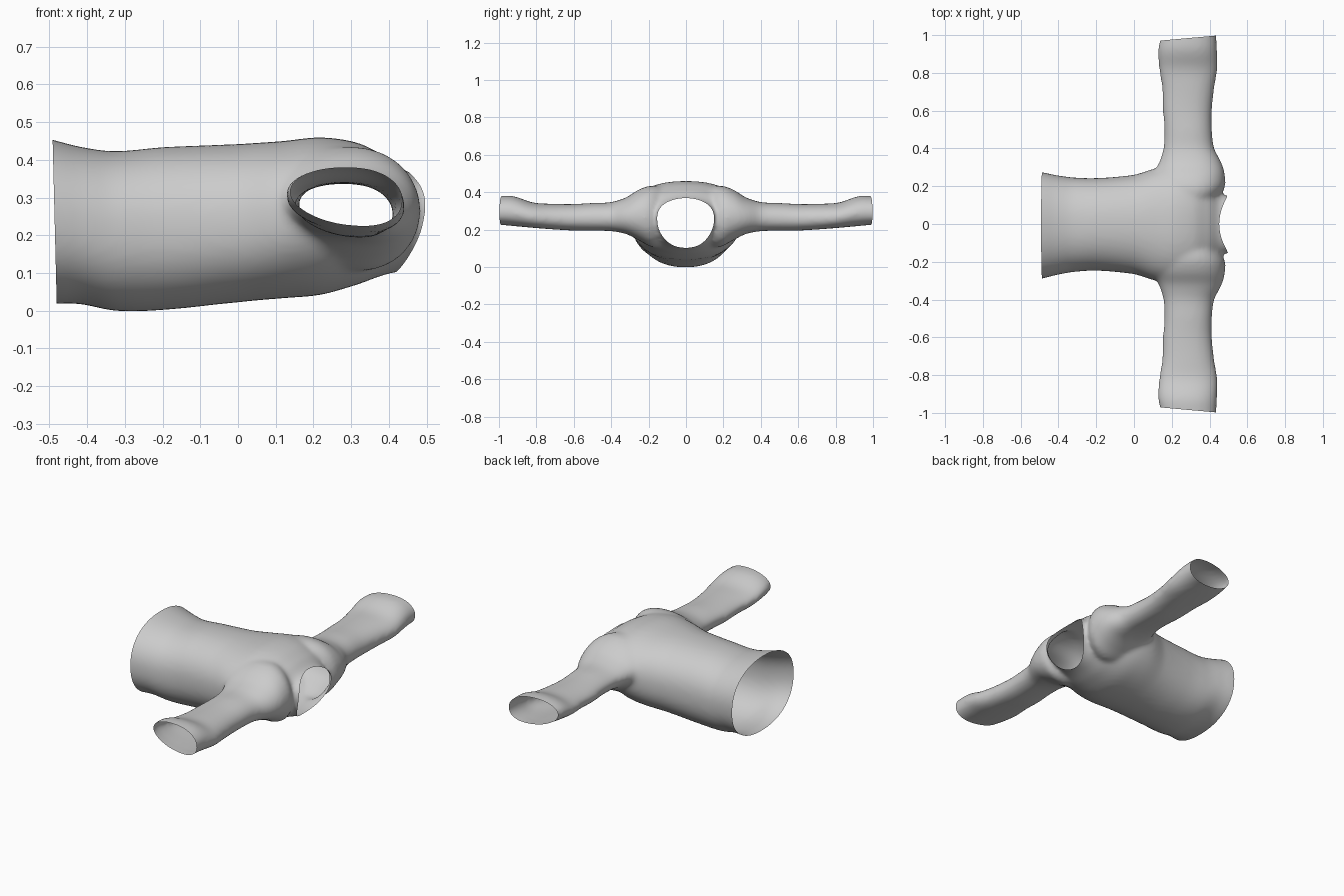
import bpy, bmesh, math
from mathutils import Vector

if "Cube" in bpy.data.objects:
    bpy.data.objects.remove(bpy.data.objects["Cube"])

N = 48


def lerp_sections(rows, steps):
    """Smoothly resample the section table (Catmull-Rom, first column is the position)."""
    out = []
    for i in range(len(rows) - 1):
        p = [rows[max(0, min(len(rows) - 1, i + k))] for k in (-1, 0, 1, 2)]
        for s in range(steps):
            t = s / steps
            row = []
            for a, b, c, d in zip(*p):
                row.append(0.5 * (2 * b + (c - a) * t + (2 * a - 5 * b + 4 * c - d) * t * t
                                  + (3 * b - a - 3 * c + d) * t ** 3))
            row[0] = rows[i][0] + (rows[i + 1][0] - rows[i][0]) * t
            out.append(row)
    return out + [list(rows[-1])]


def loft(bm, rows, point):
    """Closed tube through rings made by point(row, cos, sin)."""
    rings = []
    for r in lerp_sections(rows, 5):
        rings.append([bm.verts.new(point(r, math.cos(2 * math.pi * k / N),
                                         math.sin(2 * math.pi * k / N))) for k in range(N)])
    for a, b in zip(rings, rings[1:]):
        for k in range(N):
            j = (k + 1) % N
            bm.faces.new((a[k], a[j], b[j], b[k]))
    bm.faces.new(rings[0])
    bm.faces.new(rings[-1])


def spow(v, e):
    return math.copysign(abs(v) ** e, v)


# torso: x, y low, y high, z low, z high, egg (wider towards the top)
torso = [
    (-0.56, -0.305, 0.285, 0.02, 0.47, 0.0),
    (-0.49, -0.29, 0.275, 0.018, 0.453, 0.0),
    (-0.42, -0.272, 0.26, 0.018, 0.435, 0.0),
    (-0.33, -0.255, 0.247, 0.0, 0.423, 0.0),
    (-0.2, -0.247, 0.243, 0.002, 0.434, 0.0),
    (0.0, -0.265, 0.26, 0.022, 0.442, 0.0),
    (0.12, -0.30, 0.295, 0.033, 0.450, 0.05),
    (0.22, -0.30, 0.30, 0.042, 0.460, 0.10),
    (0.32, -0.27, 0.27, 0.07, 0.445, 0.15),
    (0.40, -0.215, 0.215, 0.098, 0.405, 0.2),
    (0.45, -0.165, 0.16, 0.105, 0.368, 0.22),
    (0.50, -0.15, 0.145, 0.10, 0.36, 0.22),
    (0.58, -0.15, 0.145, 0.10, 0.36, 0.22),
]


def torso_point(r, c, s):
    x, y0, y1, z0, z1, egg = r
    y = (y0 + y1) / 2 + (y1 - y0) / 2 * spow(c, 0.9) * (1 + egg * s)
    return (x, y, (z0 + z1) / 2 + (z1 - z0) / 2 * spow(s, 0.88))


# sleeve: y, x low, x high, z low, z high
sleeve = [
    (0.08, 0.12, 0.40, 0.12, 0.42),
    (0.18, 0.08, 0.475, 0.11, 0.435),
    (0.25, 0.09, 0.482, 0.145, 0.415),
    (0.32, 0.13, 0.465, 0.18, 0.372),
    (0.40, 0.155, 0.425, 0.195, 0.347),
    (0.50, 0.16, 0.413, 0.197, 0.342),
    (0.60, 0.152, 0.413, 0.198, 0.337),
    (0.72, 0.148, 0.425, 0.205, 0.338),
    (0.82, 0.132, 0.442, 0.213, 0.345),
    (0.92, 0.127, 0.44, 0.222, 0.378),
    (0.99, 0.140, 0.437, 0.228, 0.380),
    (1.06, 0.15, 0.437, 0.228, 0.375),
]


def sleeve_point(side):
    def point(r, c, s):
        y, x0, x1, z0, z1 = r
        z = (z0 + z1) / 2 + (z1 - z0) / 2 * s * (1 + 0.15 * c)
        return ((x0 + x1) / 2 + (x1 - x0) / 2 * spow(c, 0.9), side * y, z - 0.012 * c)
    return point


# merge torso and sleeves into one body
bm = bmesh.new()
loft(bm, torso, torso_point)
for side in (-1, 1):
    loft(bm, sleeve, sleeve_point(side))
bmesh.ops.recalc_face_normals(bm, faces=bm.faces)
me = bpy.data.meshes.new("shirt_blank")
bm.to_mesh(me)
bm.free()
blank = bpy.data.objects.new("shirt_blank", me)
bpy.context.collection.objects.link(blank)
m = blank.modifiers.new("merge", 'REMESH')
m.mode, m.voxel_size = 'VOXEL', 0.011
m = blank.modifiers.new("soften", 'SMOOTH')
m.factor, m.iterations = 0.5, 14
dg = bpy.context.evaluated_depsgraph_get()
bm = bmesh.new()
bm.from_mesh(blank.evaluated_get(dg).to_mesh())
bpy.data.objects.remove(blank)


def trim(co, no):
    bmesh.ops.bisect_plane(bm, geom=bm.verts[:] + bm.edges[:] + bm.faces[:], dist=1e-5,
                           plane_co=Vector(co), plane_no=Vector(no), clear_outer=True)


# open hem and cuffs
trim((-0.486, 0, 0.23), (-1, 0, -0.025))
for side in (-1, 1):
    trim((0.43, side * 0.997, 0.3), (-0.09, side, 0))


# open neckline along a saddle curve
def neck(v):
    return 0.407 + 0.12 * v.co.z + 2.4 * v.co.y ** 2


for v in bm.verts:
    v.co.x -= neck(v)
trim((0, 0, 0), (1, 0, 0))
for v in bm.verts:
    v.co.x += neck(v)

for f in bm.faces:
    f.smooth = True
me = bpy.data.meshes.new("shirt")
bm.to_mesh(me)
bm.free()
shirt = bpy.data.objects.new("shirt", me)
bpy.context.collection.objects.link(shirt)
